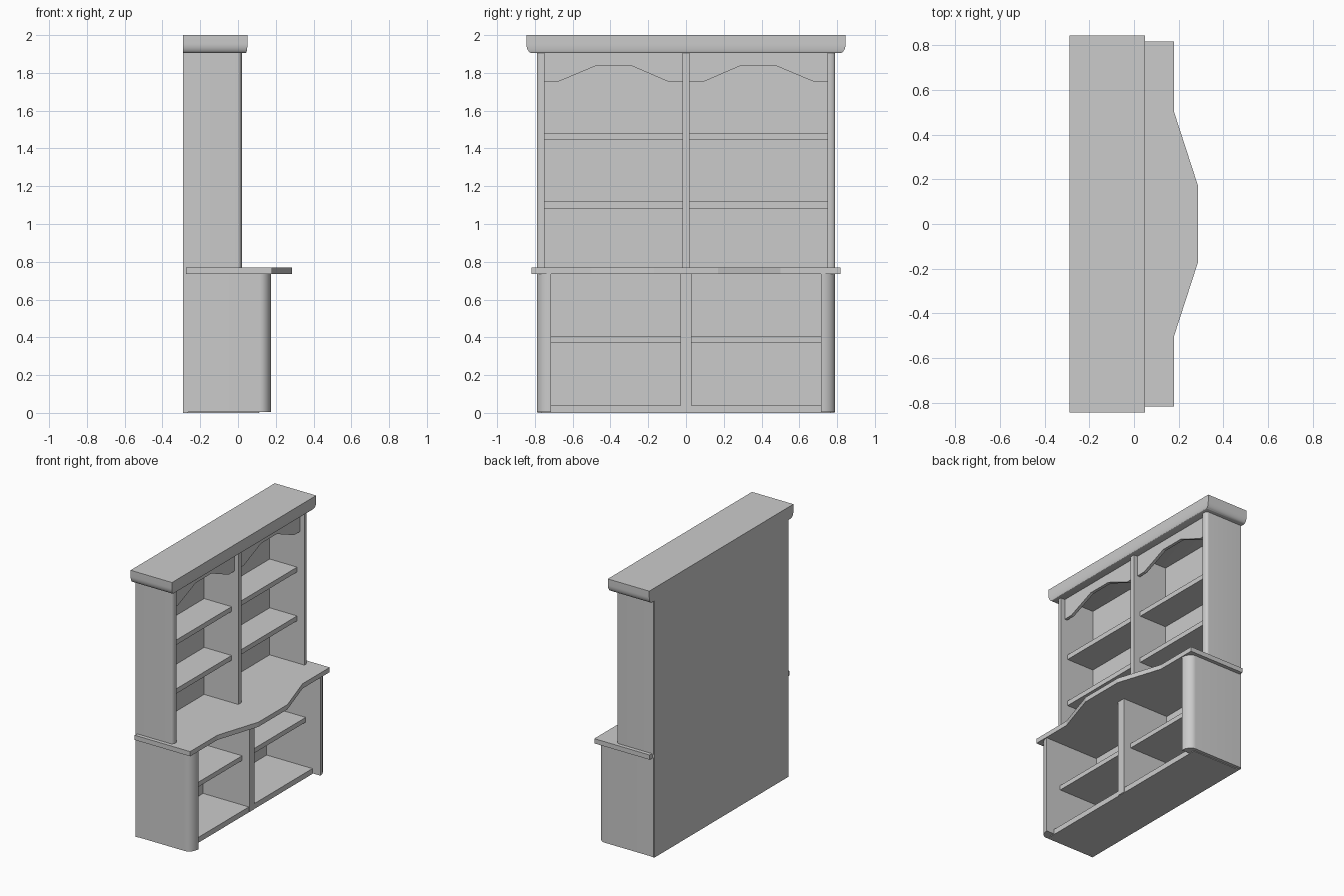
import bpy, bmesh, math
from mathutils import Vector

if "Cube" in bpy.data.objects:
    bpy.data.objects.remove(bpy.data.objects["Cube"])

BACK = -0.287


def finish(name, bm, smooth=False):
    bmesh.ops.recalc_face_normals(bm, faces=bm.faces)
    me = bpy.data.meshes.new(name)
    bm.to_mesh(me)
    bm.free()
    ob = bpy.data.objects.new(name, me)
    bpy.context.collection.objects.link(ob)
    if smooth:
        bpy.ops.object.select_all(action='DESELECT')
        ob.select_set(True)
        bpy.context.view_layer.objects.active = ob
        bpy.ops.object.shade_smooth_by_angle(angle=math.radians(35))
    return ob


def extrude(name, pts, vec, smooth=False):
    bm = bmesh.new()
    f = bm.faces.new([bm.verts.new(p) for p in pts])
    r = bmesh.ops.extrude_face_region(bm, geom=[f], use_keep_orig=True)
    vs = [g for g in r['geom'] if isinstance(g, bmesh.types.BMVert)]
    bmesh.ops.translate(bm, verts=vs, vec=Vector(vec))
    return finish(name, bm, smooth)


def box(name, x0, x1, y0, y1, z0, z1):
    return extrude(name, [(x0, y0, z0), (x1, y0, z0), (x1, y1, z0), (x0, y1, z0)],
                   (0, 0, z1 - z0))


# Side panel whose outer front corner is rounded with an elliptical arc
def side_panel(name, s, y_in, y_out, x_front, rx, ry, z0, z1):
    pts = [(BACK, s * y_in, z0), (x_front, s * y_in, z0)]
    for i in range(9):
        a = math.pi / 2 * i / 8
        pts.append((x_front - rx + rx * math.cos(a),
                    s * (y_out - ry + ry * math.sin(a)), z0))
    pts.append((BACK, s * y_out, z0))
    extrude(name, pts, (0, 0, z1 - z0), True)


# Back board and bottom board
box("back_board", -0.29, -0.265, -0.785, 0.785, 0, 1.91)
box("bottom_board", BACK, 0.11, -0.765, 0.765, 0, 0.04)

# Dividers
box("base_divider", BACK, 0.115, -0.03, 0.03, 0.003, 0.74)
box("hutch_divider", BACK, 0.015, -0.018, 0.018, 0.765, 1.91)

# Counter with bowed front
half = [(0.18, 0.818), (0.18, 0.5), (0.287, 0.17)]
outline = [(-0.275, 0.818)] + half + [(x, -y) for x, y in reversed(half)] + [(-0.275, -0.818)]
extrude("counter_top", [(x, y, 0.735) for x, y in outline], (0, 0, 0.035))

for s, side in ((-1, "left"), (1, "right")):
    side_panel(f"base_side_{side}", s, 0.715, 0.79, 0.175, 0.06, 0.073, 0.005, 0.738)
    side_panel(f"hutch_side_{side}", s, 0.75, 0.79, 0.02, 0.02, 0.03, 0.765, 1.91)

    # Shelves
    box(f"base_shelf_{side}", BACK, 0.055, s * 0.02, s * 0.73, 0.37, 0.405)
    for n, z in (("lower", 1.083), ("upper", 1.445)):
        box(f"hutch_shelf_{n}_{side}", BACK, -0.04, s * 0.01, s * 0.76, z, z + 0.036)

    # Shaped valance under the crown
    prof = [(0.76, 1.91), (0.76, 1.752), (0.68, 1.752), (0.475, 1.838),
            (0.29, 1.838), (0.09, 1.752), (0.01, 1.752), (0.01, 1.91)]
    extrude(f"valance_{side}", [(-0.038, s * y, z) for y, z in prof], (0.023, 0, 0))

# Crown: stacked rectangles that pull in around the lower edge
bm = bmesh.new()
rings = [(0.0, 2.0)]
rings += [(1 - math.cos(a), 1.955 - 0.05 * math.sin(a))
          for a in (math.pi / 2 * i / 8 for i in range(9))]
loops = []
for t, z in rings:
    x, y = 0.05 - 0.01 * t, 0.845 - 0.028 * t
    loops.append([bm.verts.new(p) for p in
                  ((-0.29, -y, z), (x, -y, z), (x, y, z), (-0.29, y, z))])
for a, b in zip(loops, loops[1:]):
    for i in range(4):
        j = (i + 1) % 4
        bm.faces.new((a[i], a[j], b[j], b[i]))
bm.faces.new(loops[0])
bm.faces.new(loops[-1])
finish("crown", bm, True)
